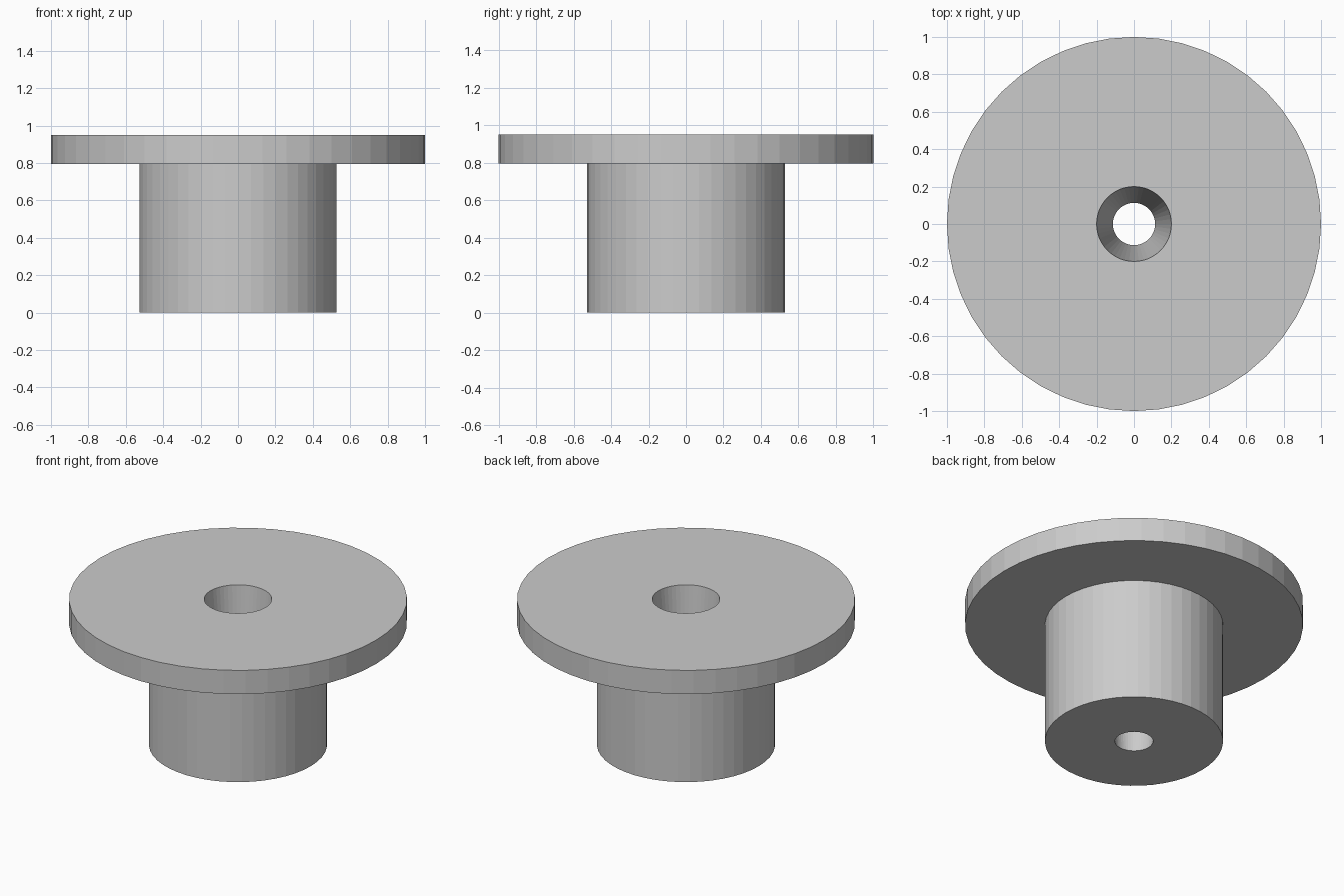
import bpy, bmesh, math

cube = bpy.data.objects.get("Cube")
if cube:
    bpy.data.objects.remove(cube, do_unlink=True)

SIDES = 48

# Plain grey for the whole piece
grey = bpy.data.materials.new("plain grey")
grey.use_nodes = True
colour = (0.6, 0.6, 0.6, 1)
grey.diffuse_color = colour
grey.node_tree.nodes["Principled BSDF"].inputs["Base Color"].default_value = colour


def lathe(name, profile):
    """Turn a closed (radius, height) profile around the z axis."""
    bm = bmesh.new()
    rings = []
    for i in range(SIDES):
        angle = math.tau * i / SIDES
        c, s = math.cos(angle), math.sin(angle)
        rings.append([bm.verts.new((r * c, r * s, z)) for r, z in profile])
    count = len(profile)
    for i in range(SIDES):
        a, b = rings[i], rings[(i + 1) % SIDES]
        for j in range(count):
            k = (j + 1) % count
            bm.faces.new((a[j], b[j], b[k], a[k]))
    bmesh.ops.recalc_face_normals(bm, faces=bm.faces)
    mesh = bpy.data.meshes.new(name)
    bm.to_mesh(mesh)
    bm.free()
    mesh.materials.append(grey)
    obj = bpy.data.objects.new(name, mesh)
    bpy.context.collection.objects.link(obj)


# Flanged bushing: stem, wide flange and a bore that tapers downwards
lathe("flanged_bushing", [
    (0.113, 0), (0.527, 0),        # underside of the stem
    (0.527, 0.795), (1, 0.795),    # stem wall and flange underside
    (1, 0.95), (0.2, 0.95),        # flange rim and top
])
